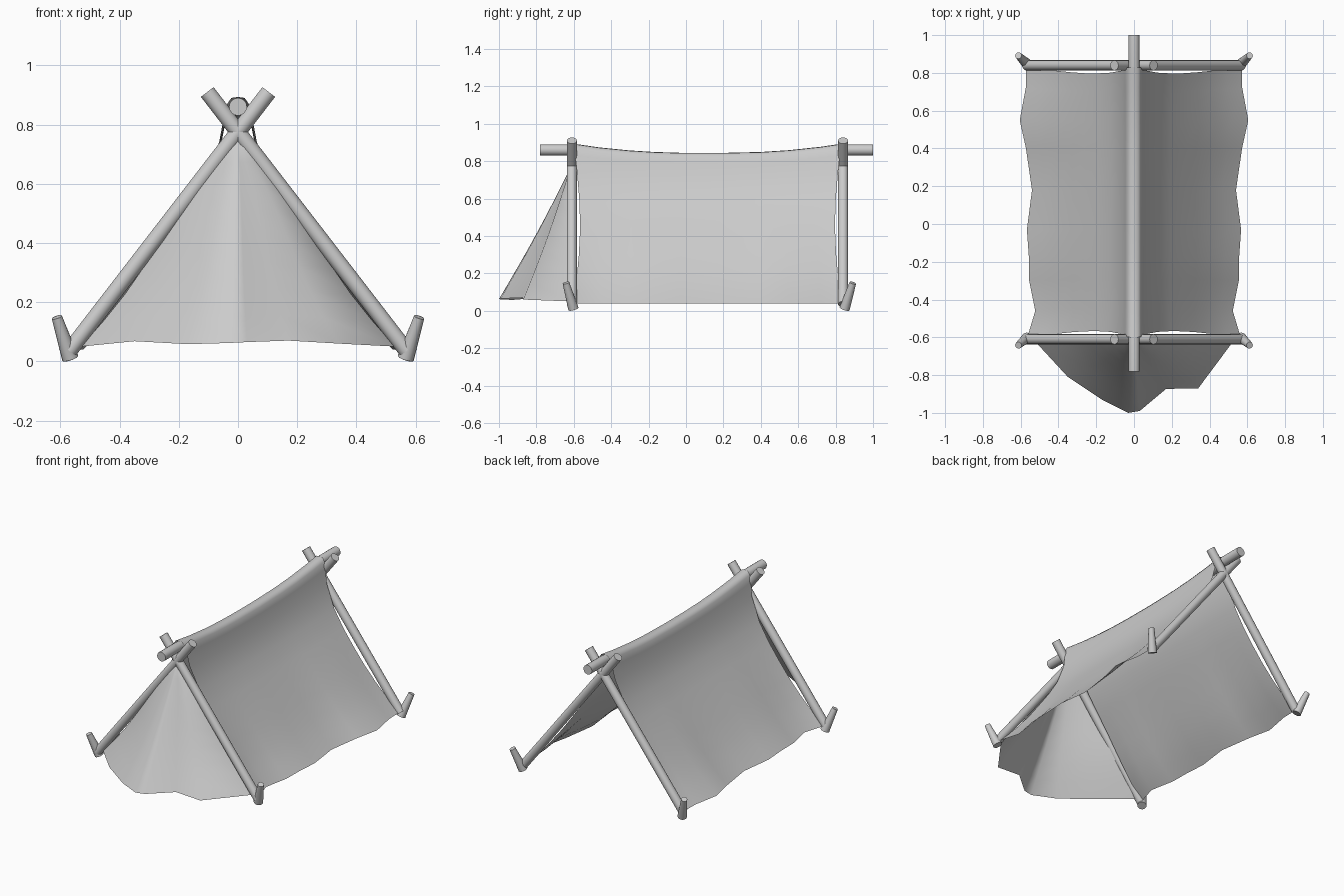
import bpy, bmesh, math
from mathutils import Vector

if "Cube" in bpy.data.objects:
    bpy.data.objects.remove(bpy.data.objects["Cube"])

FRONT, BACK, RIDGE = -0.61, 0.84, 0.86


def mesh_object(name, bm, angle=40):
    bmesh.ops.recalc_face_normals(bm, faces=bm.faces)
    me = bpy.data.meshes.new(name)
    bm.to_mesh(me)
    bm.free()
    ob = bpy.data.objects.new(name, me)
    bpy.context.collection.objects.link(ob)
    bpy.ops.object.select_all(action='DESELECT')
    ob.select_set(True)
    bpy.context.view_layer.objects.active = ob
    bpy.ops.object.shade_smooth_by_angle(angle=math.radians(angle))
    return ob


def rod(name, points, radii, sides=16):
    """Capped round rod swept through points."""
    bm = bmesh.new()
    pts = [Vector(p) for p in points]
    q = (pts[-1] - pts[0]).normalized().to_track_quat('Z', 'Y')
    rings = []
    for p, r in zip(pts, radii):
        rings.append([bm.verts.new(p + q @ Vector((r * math.cos(a), r * math.sin(a), 0)))
                      for a in (2 * math.pi * i / sides for i in range(sides))])
    for a, b in zip(rings, rings[1:]):
        for i in range(sides):
            j = (i + 1) % sides
            bm.faces.new((a[i], a[j], b[j], b[i]))
    bm.faces.new(rings[0][::-1])
    bm.faces.new(rings[-1])
    return mesh_object(name, bm)


def sheet(name, rows):
    """Cloth surface through rows of points."""
    bm = bmesh.new()
    grid = [[bm.verts.new(p) for p in row] for row in rows]
    for a, b in zip(grid, grid[1:]):
        for i in range(len(a) - 1):
            bm.faces.new((a[i], a[i + 1], b[i + 1], b[i]))
    bmesh.ops.remove_doubles(bm, verts=bm.verts, dist=1e-4)
    return mesh_object(name, bm, 80)


def sag(y):
    t = min(1, abs((y - 0.115) / 0.72))
    return 0.05 * (1 - t ** 2.4)


# Ridge pole, sagging between the frames
ys = [-0.78] + [FRONT + (BACK - FRONT) * i / 10 for i in range(11)] + [1.0]
rod("ridge_pole", [(0, y, RIDGE - sag(y)) for y in ys], [0.03] * len(ys))

# Crossed frame poles and tapered ground pegs
for end, y, top in (("front", FRONT, -0.642), ("back", BACK, 0.892)):
    for side, s in (("left", -1), ("right", 1)):
        rod(f"{end}_{side}_pole", [(s * 0.57, y, 0.035), (-s * 0.104, y, 0.91)], [0.027] * 2)
        rod(f"{end}_{side}_peg", [(s * 0.567, y + 0.008, 0.011),
                                  (s * 0.612, top, 0.149)], [0.028, 0.018])

# Main tarp draped over the ridge, with wavy lower hems
profile = [(0, 0.894), (0.022, 0.891), (0.036, 0.872), (0.047, 0.83), (0.064, 0.74),
           (0.125, 0.60), (0.195, 0.49), (0.263, 0.395), (0.335, 0.295), (0.41, 0.20),
           (0.49, 0.11), (0.565, 0.04)]
hem = [(-0.60, 0.565), (-0.46, 0.523), (-0.30, 0.555), (-0.17, 0.557), (-0.03, 0.567),
       (0.18, 0.54), (0.40, 0.572), (0.55, 0.605), (0.72, 0.573), (0.83, 0.57)]
full = [(-x, z) for x, z in profile[:0:-1]] + profile
rows = []
for y, hx in hem:
    t = (y - 0.115) / 0.715
    row = []
    for x, z in full:
        k = (0.892 - z) / 0.852
        mid = math.sin(math.pi * k)
        wave = (hx - 0.565) * max(k, 0) ** 3
        inward = 0.005 * mid * (1 - t * t)
        nx = x + (wave - inward) * (1 if x > 0 else -1 if x < 0 else 0)
        row.append((nx, y - 0.033 * mid * t ** 3, z - sag(y) * (1 - k) ** 3))
    rows.append(row)
sheet("tarp", rows)

# Entrance flap fanning out from the front crossing
base = [(-0.53, -0.615, 0.05), (-0.35, -0.81, 0.068), (-0.17, -0.93, 0.058),
        (-0.03, -1.0, 0.062), (0.03, -0.99, 0.065), (0.17, -0.873, 0.07),
        (0.34, -0.87, 0.06), (0.53, -0.615, 0.05)]
apex = Vector((0, -0.62, 0.76))
rows = []
for i in range(9):
    t = i / 8
    rows.append([apex.lerp(Vector(p), t)
                 + Vector((p[0] * 0.03 * math.sin(2 * math.pi * t), 0.01 * math.sin(math.pi * t), 0))
                 for p in base])
sheet("front_flap", rows)
